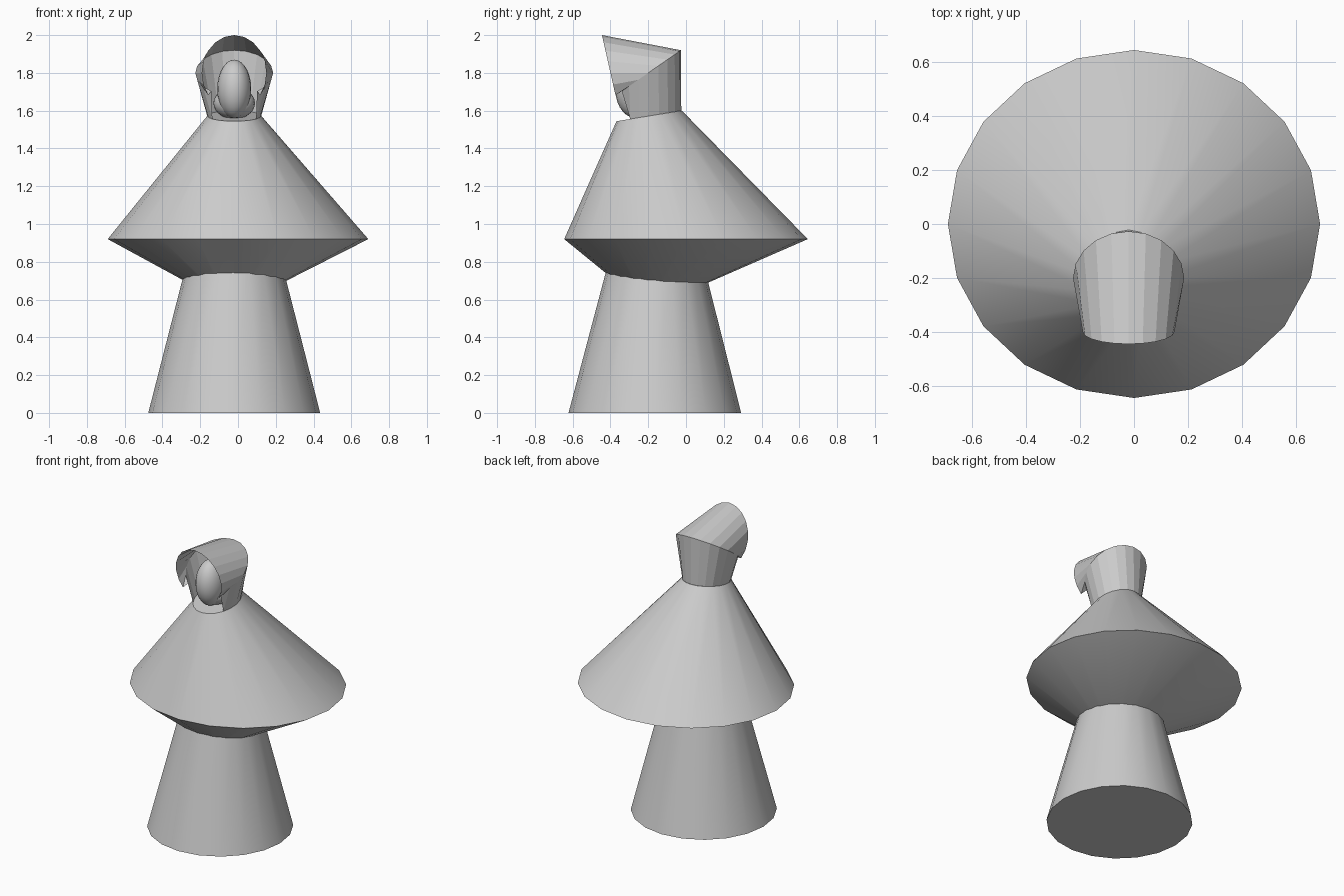
import bpy, bmesh
from math import sin, cos, pi, radians

if "Cube" in bpy.data.objects:
    bpy.data.objects.remove(bpy.data.objects["Cube"])

N = 20


def ring(bm, c, rx, ry, tilt=0.0):
    """Oval ring around c; tilt lifts the back (+y) and drops the front."""
    return [bm.verts.new((c[0] + rx * sin(2 * pi * i / N),
                          c[1] + ry * cos(2 * pi * i / N),
                          c[2] + tilt * cos(2 * pi * i / N))) for i in range(N)]


def bridge(bm, a, b, keep=range(N)):
    for i in keep:
        j = (i + 1) % N
        bm.faces.new((a[j], a[i], b[i], b[j]))


def finish(bm, name, smooth):
    bmesh.ops.recalc_face_normals(bm, faces=bm.faces)
    me = bpy.data.meshes.new(name)
    bm.to_mesh(me)
    bm.free()
    ob = bpy.data.objects.new(name, me)
    bpy.context.collection.objects.link(ob)
    if smooth:
        bpy.ops.object.select_all(action='DESELECT')
        ob.select_set(True)
        bpy.context.view_layer.objects.active = ob
        bpy.ops.object.shade_smooth_by_angle(angle=radians(30))
    return ob


def ellipsoid(name, loc, size):
    bm = bmesh.new()
    bmesh.ops.create_uvsphere(bm, u_segments=20, v_segments=14, radius=1)
    bmesh.ops.scale(bm, vec=size, verts=bm.verts)
    bmesh.ops.translate(bm, vec=loc, verts=bm.verts)
    return finish(bm, name, True)


# Skirt: tapered drum whose top is hidden inside the cape
bm = bmesh.new()
low = ring(bm, (-0.02, -0.165, 0), 0.455, 0.457)
high = ring(bm, (-0.02, -0.16, 0.8), 0.25, 0.25)
bridge(bm, low, high)
bm.faces.new(low)
bm.faces.new(high)
finish(bm, "skirt", True)

# Cape: wide rim, tilted neck, shallow underside running down into the skirt
bm = bmesh.new()
under = ring(bm, (-0.02, -0.165, 0.61), 0.10, 0.10)
rim = ring(bm, (0, 0, 0.92), 0.69, 0.645)
neck = ring(bm, (-0.02, -0.195, 1.572), 0.143, 0.173, 0.028)
bridge(bm, under, rim)
bridge(bm, rim, neck)
bm.faces.new(under)
bm.faces.new(neck)
finish(bm, "cape", True)

# Hood: open shell, faceted, with the front faces left out
bm = bmesh.new()
collar = ring(bm, (-0.02, -0.195, 1.572), 0.143, 0.17, 0.028)
crown = ring(bm, (-0.02, -0.20, 1.80), 0.206, 0.173, 0.12)
brim = ring(bm, (-0.02, -0.40, 1.80), 0.17, -0.045, 0.20)
sides = range(-7, 7)
bridge(bm, collar, crown, sides)
bridge(bm, crown, brim, sides)
# Corner pieces closing the lower edge of the opening
for s in (-1, 1):
    bm.faces.new((collar[7 * s], crown[8 * s], crown[7 * s]))
    bm.faces.new((crown[7 * s], crown[8 * s], brim[7 * s]))
bmesh.ops.delete(bm, geom=[v for v in bm.verts if not v.link_faces], context='VERTS')
finish(bm, "hood", False)

# Face inside the hood, with a small neck behind it
ellipsoid("head", (-0.02, -0.265, 1.715), (0.09, 0.11, 0.155))
ellipsoid("neck", (-0.02, -0.22, 1.64), (0.11, 0.10, 0.085))
